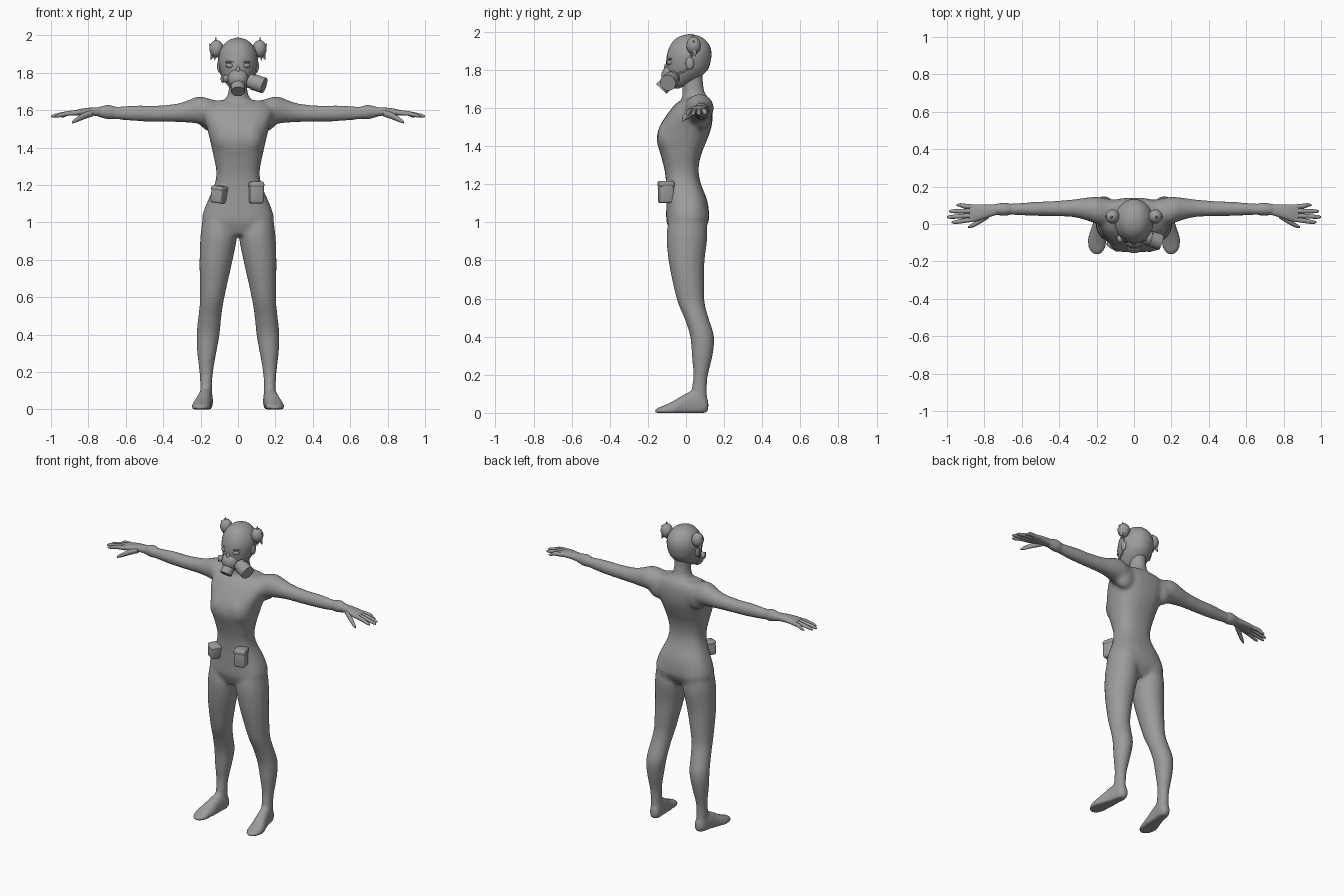
import bpy, bmesh, math
from mathutils import Vector, Matrix

grey = bpy.data.materials.new("plain grey")
grey.diffuse_color = (0.33, 0.33, 0.33, 1)


def finish(bm, name, angle=40):
    """Turn a bmesh into a smooth shaded grey object."""
    bmesh.ops.recalc_face_normals(bm, faces=bm.faces)
    me = bpy.data.meshes.new(name)
    bm.to_mesh(me)
    bm.free()
    ob = bpy.data.objects.new(name, me)
    bpy.context.collection.objects.link(ob)
    me.materials.append(grey)
    bpy.ops.object.select_all(action='DESELECT')
    bpy.context.view_layer.objects.active = ob
    ob.select_set(True)
    bpy.ops.object.shade_smooth_by_angle(angle=math.radians(angle))
    return ob


def smooth_rings(rings, steps):
    """Catmull-Rom interpolation between the given sections."""
    out, n = [], len(rings)
    for i in range(n - 1):
        p = [rings[max(0, min(n - 1, i + k))] for k in (-1, 0, 1, 2)]
        for j in range(steps):
            t = j / steps
            out.append([0.5 * (2 * b + (c - a) * t + (2 * a - 5 * b + 4 * c - d) * t * t
                               + (3 * b - a - 3 * c + d) * t ** 3) for a, b, c, d in zip(*p)])
    return out + [rings[-1]]


def loft(bm, rings, axis='z', side=1, power=2.0, sides=24, steps=3):
    """Rings are (position, centre1, centre2, radius1, radius2) along an axis."""
    loops = []
    for t, c1, c2, r1, r2 in smooth_rings(rings, steps):
        loop = []
        for k in range(sides):
            a = 2 * math.pi * k / sides
            c, s = math.cos(a), math.sin(a)
            u = c1 + r1 * math.copysign(abs(c) ** (2 / power), c)
            v = c2 + r2 * math.copysign(abs(s) ** (2 / power), s)
            x, y, z = {'z': (u, v, t), 'x': (t, u, v), 'y': (u, t, v)}[axis]
            loop.append(bm.verts.new((side * x, y, max(z, 0))))
        loops.append(loop)
    for a, b in zip(loops, loops[1:]):
        for k in range(sides):
            m = (k + 1) % sides
            bm.faces.new((a[k], a[m], b[m], b[k]))
    bm.faces.new(loops[0])
    bm.faces.new(loops[-1])


def ball(bm, centre, radii, rot=Matrix()):
    m = Matrix.Translation(centre) @ rot @ Matrix.Diagonal((*radii, 1))
    bmesh.ops.create_uvsphere(bm, u_segments=20, v_segments=12, radius=1, matrix=m)


def cone(bm, a, b, r1, r2, sides=20):
    a, b = Vector(a), Vector(b)
    rot = (b - a).to_track_quat('Z', 'Y').to_matrix().to_4x4()
    bmesh.ops.create_cone(bm, cap_ends=True, segments=sides, radius1=r1, radius2=r2,
                          depth=(b - a).length, matrix=Matrix.Translation((a + b) / 2) @ rot)


# Body: torso, neck, legs, feet and arms fused into one skin
bm = bmesh.new()
loft(bm, [(0.93, 0, 0.0, 0.13, 0.075), (1.0, 0, 0.008, 0.19, 0.11), (1.06, 0, 0.008, 0.184, 0.112),
          (1.12, 0, 0.003, 0.16, 0.107), (1.2, 0, -0.013, 0.126, 0.092), (1.27, 0, -0.023, 0.116, 0.089),
          (1.35, 0, -0.027, 0.13, 0.105), (1.43, 0, -0.022, 0.148, 0.132),
          (1.5, 0, -0.003, 0.165, 0.137), (1.57, 0, 0.022, 0.187, 0.119),
          (1.62, 0, 0.04, 0.18, 0.095), (1.652, 0, 0.055, 0.13, 0.065)], power=2.5)
loft(bm, [(1.58, 0, 0.05, 0.1, 0.07), (1.65, 0, 0.048, 0.075, 0.068), (1.68, 0, 0.04, 0.056, 0.059),
          (1.73, 0, 0.035, 0.049, 0.055), (1.8, 0, 0.035, 0.049, 0.055)])
for s in (-1, 1):
    ball(bm, (s * 0.065, -0.07, 1.45), (0.075, 0.081, 0.1))
    ball(bm, (s * 0.085, 0.045, 1.02), (0.09, 0.073, 0.1))
    ball(bm, (s * 0.145, 0.085, 1.57), (0.07, 0.052, 0.085))
    # leg
    loft(bm, [(1.02, 0.108, 0.007, 0.08, 0.095), (0.93, 0.103, 0.005, 0.098, 0.108),
              (0.8, 0.117, 0.003, 0.089, 0.095), (0.68, 0.13, 0.013, 0.075, 0.082),
              (0.58, 0.14, 0.027, 0.064, 0.071), (0.5, 0.15, 0.054, 0.062, 0.064),
              (0.4, 0.16, 0.085, 0.062, 0.063), (0.3, 0.167, 0.085, 0.051, 0.055),
              (0.2, 0.17, 0.077, 0.037, 0.039), (0.13, 0.17, 0.07, 0.033, 0.04),
              (0.05, 0.17, 0.067, 0.034, 0.044)], side=s)
    # foot
    loft(bm, [(0.117, 0.166, 0.04, 0.018, 0.03), (0.098, 0.167, 0.04, 0.033, 0.052),
              (0.04, 0.174, 0.045, 0.038, 0.07), (-0.01, 0.182, 0.03, 0.042, 0.068),
              (-0.06, 0.193, 0.015, 0.05, 0.052), (-0.105, 0.198, 0.01, 0.051, 0.034),
              (-0.142, 0.198, 0.008, 0.04, 0.021), (-0.162, 0.198, 0.007, 0.019, 0.013)],
         axis='y', side=s, power=2.3)
    # arm
    loft(bm, [(0.11, 0.058, 1.575, 0.063, 0.072), (0.17, 0.066, 1.59, 0.076, 0.077),
              (0.215, 0.075, 1.6, 0.07, 0.073), (0.26, 0.081, 1.594, 0.06, 0.062),
              (0.33, 0.084, 1.585, 0.047, 0.049), (0.45, 0.082, 1.581, 0.04, 0.043),
              (0.53, 0.081, 1.583, 0.038, 0.043), (0.63, 0.079, 1.584, 0.032, 0.036),
              (0.69, 0.079, 1.588, 0.029, 0.032), (0.74, 0.077, 1.591, 0.028, 0.025),
              (0.77, 0.073, 1.592, 0.03, 0.022)], axis='x', side=s)
body = finish(bm, "body")
mod = body.modifiers.new("fuse", 'REMESH')
mod.mode = 'VOXEL'
mod.voxel_size = 0.009
mod.use_smooth_shade = True
mod = body.modifiers.new("relax", 'SMOOTH')
mod.factor, mod.iterations = 0.5, 14

# Hands: palm, fingers and thumb, with a slightly flared sleeve cuff
for s, label in ((-1, "left"), (1, "right")):
    bm = bmesh.new()
    loft(bm, [(0.73, 0.077, 1.591, 0.027, 0.024), (0.79, 0.068, 1.592, 0.036, 0.021),
              (0.84, 0.06, 1.589, 0.045, 0.018), (0.88, 0.057, 1.584, 0.046, 0.013)],
         axis='x', side=s, power=2.5)
    for y0, y1, tip in ((0.092, 0.101, 0.95), (0.07, 0.068, 0.99),
                        (0.047, 0.038, 1.0), (0.025, 0.01, 0.975)):
        loft(bm, [(0.855, y0, 1.586, 0.012, 0.014), (0.91, (y0 + y1) / 2, 1.582, 0.0125, 0.013),
                  (tip - 0.02, y1, 1.571, 0.01, 0.01), (tip, y1, 1.566, 0.004, 0.004)],
             axis='x', side=s, sides=10)
    loft(bm, [(0.775, 0.047, 1.585, 0.016, 0.018), (0.82, 0.02, 1.57, 0.017, 0.018),
              (0.86, -0.005, 1.55, 0.013, 0.014), (0.887, -0.017, 1.535, 0.005, 0.007)],
         axis='x', side=s, sides=12)
    finish(bm, label + "_hand", 60)
    bm = bmesh.new()
    loft(bm, [(0.655, 0.079, 1.586, 0.028, 0.032), (0.685, 0.079, 1.589, 0.034, 0.037),
              (0.71, 0.079, 1.59, 0.033, 0.035), (0.75, 0.077, 1.59, 0.027, 0.024)],
         axis='x', side=s)
    finish(bm, label + "_cuff", 60)

# Head with nose, brow and ears
bm = bmesh.new()
loft(bm, [(1.703, 0, -0.055, 0.02, 0.02), (1.725, 0, -0.038, 0.05, 0.052),
          (1.76, 0, -0.012, 0.074, 0.085), (1.8, 0, 0.006, 0.092, 0.108),
          (1.84, 0, 0.012, 0.102, 0.116), (1.88, 0, 0.017, 0.104, 0.117),
          (1.92, 0, 0.02, 0.095, 0.107), (1.955, 0, 0.02, 0.072, 0.083),
          (1.977, 0, 0.02, 0.043, 0.05), (1.987, 0, 0.02, 0.006, 0.007)], sides=32)
ball(bm, (0, -0.1, 1.81), (0.012, 0.016, 0.026))
for s in (-1, 1):
    ball(bm, (s * 0.1, 0.02, 1.835), (0.012, 0.022, 0.034))
    ball(bm, (s * 0.045, -0.086, 1.857), (0.028, 0.009, 0.006), Matrix.Rotation(s * 0.4, 4, 'Z'))
finish(bm, "head", 60)
for s, label in ((-1, "left"), (1, "right")):
    bm = bmesh.new()
    ball(bm, (s * 0.046, -0.087, 1.838), (0.021, 0.012, 0.013), Matrix.Rotation(s * 0.4, 4, 'Z'))
    finish(bm, label + "_eye", 60)
    # Hair bun with loose pointed tufts
    bm = bmesh.new()
    ball(bm, (s * 0.115, 0.04, 1.928), (0.038, 0.038, 0.046))
    for tip, r in (((0.118, 0.035, 1.99), 0.022), ((0.155, 0.04, 1.955), 0.022),
                   ((0.147, 0.05, 1.868), 0.026), ((0.125, 0.03, 1.866), 0.022)):
        cone(bm, (s * 0.122, 0.04, 1.925), (s * tip[0], tip[1], tip[2]), r, 0.001, 10)
    finish(bm, label + "_hair_bun")
    # Strap rising from the mask to the hair bun
    cu = bpy.data.curves.new(label + "_mask_strap", 'CURVE')
    cu.dimensions = '3D'
    cu.bevel_depth = 0.005
    sp = cu.splines.new('POLY')
    pts = [(0.05, -0.085, 1.765), (0.076, -0.045, 1.78), (0.092, 0.0, 1.795),
           (0.102, 0.02, 1.84), (0.104, 0.03, 1.9)]
    sp.points.add(len(pts) - 1)
    for p, (x, y, z) in zip(sp.points, pts):
        p.co = (s * x, y, z, 1)
    cu.materials.append(grey)
    bpy.context.collection.objects.link(bpy.data.objects.new(label + "_mask_strap", cu))

# Breathing mask with a front valve, a side canister and a capped port
bm = bmesh.new()
ball(bm, (0, -0.08, 1.768), (0.056, 0.05, 0.055))
finish(bm, "mask", 60)


def canister(name, start, end, r):
    bm = bmesh.new()
    a, b = Vector(start), Vector(end)
    cone(bm, a, b, r * 0.9, r * 0.9)
    cone(bm, a.lerp(b, 0.3), a.lerp(b, 1.02), r, r)
    finish(bm, name)


canister("front_valve", (0, -0.085, 1.748), (0, -0.128, 1.70), 0.037)
canister("side_canister", (0.06, -0.07, 1.757), (0.138, -0.095, 1.732), 0.043)
canister("capped_port", (-0.05, -0.07, 1.768), (-0.084, -0.085, 1.766), 0.02)


# Belt pouches, rounded and sunk into the hips
def pouch(name, centre, size, turn, tilt):
    bm = bmesh.new()
    m = (Matrix.Translation(centre) @ Matrix.Rotation(turn, 4, 'Z')
         @ Matrix.Rotation(tilt, 4, 'Y'))
    bmesh.ops.create_cube(bm, size=1, matrix=m @ Matrix.Diagonal((*size, 1)))
    flap = (size[0] * 1.06, size[1] * 1.06, size[2] * 0.3)
    top = Matrix.Translation((0, 0, size[2] * 0.37))
    bmesh.ops.create_cube(bm, size=1, matrix=m @ top @ Matrix.Diagonal((*flap, 1)))
    bmesh.ops.bevel(bm, geom=bm.edges[:], offset=0.013, segments=3, affect='EDGES', profile=0.5)
    finish(bm, name, 60)


pouch("right_pouch", (0.097, -0.105, 1.158), (0.072, 0.075, 0.115), 0.25, 0.0)
pouch("left_pouch", (-0.1, -0.098, 1.148), (0.07, 0.075, 0.09), -0.55, 0.12)
